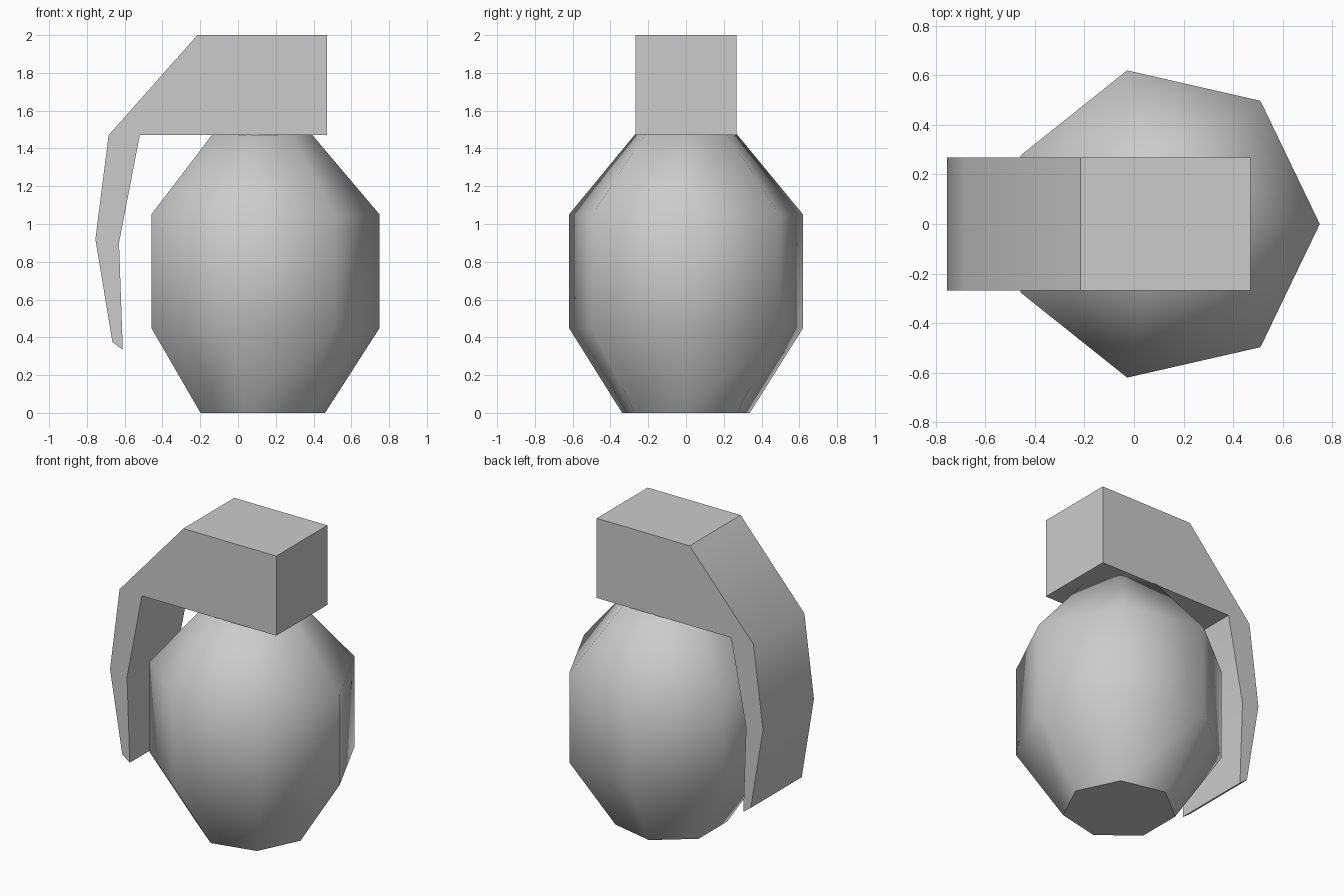
import bpy, bmesh, math
from mathutils import Vector

cube = bpy.data.objects.get("Cube")
if cube:
    bpy.data.objects.remove(cube, do_unlink=True)

grey = bpy.data.materials.new("plain grey")
grey.use_nodes = True
COLOR = (0.6, 0.6, 0.6, 1.0)
grey.diffuse_color = COLOR
grey.node_tree.nodes["Principled BSDF"].inputs["Base Color"].default_value = COLOR


def finish(name, bm, angle):
    """Turn a bmesh into an object, smooth below the given edge angle."""
    bmesh.ops.recalc_face_normals(bm, faces=bm.faces)
    mesh = bpy.data.meshes.new(name)
    bm.to_mesh(mesh)
    bm.free()
    mesh.materials.append(grey)
    obj = bpy.data.objects.new(name, mesh)
    bpy.context.collection.objects.link(obj)
    bpy.ops.object.select_all(action='DESELECT')
    obj.select_set(True)
    bpy.context.view_layer.objects.active = obj
    bpy.ops.object.shade_smooth_by_angle(angle=math.radians(angle))
    return obj


# Seven-sided body: stacked rings of (radius, height), corner towards +x
SIDES, CENTRE_X = 7, 0.114
bm = bmesh.new()
rings = []
for radius, z in [(0.347, 0), (0.636, 0.45), (0.636, 1.05), (0.278, 1.473)]:
    rings.append([bm.verts.new((CENTRE_X + radius * math.cos(math.tau * i / SIDES),
                                radius * math.sin(math.tau * i / SIDES), z))
                  for i in range(SIDES)])
for low, high in zip(rings, rings[1:]):
    for i in range(SIDES):
        j = (i + 1) % SIDES
        bm.faces.new((low[i], low[j], high[j], high[i]))
bm.faces.new(rings[0])
bm.faces.new(rings[-1])
finish("body", bm, 55)

# Top block and lever: one side outline pushed through the width
HALF_WIDTH = 0.268
outline = [(0.47, 1.47), (0.47, 2.0), (-0.215, 2.0), (-0.685, 1.47), (-0.755, 0.92),
           (-0.665, 0.375), (-0.61, 0.335), (-0.63, 0.9), (-0.52, 1.47)]
bm = bmesh.new()
side = bm.faces.new([bm.verts.new((x, -HALF_WIDTH, z)) for x, z in outline])
pushed = bmesh.ops.extrude_face_region(bm, geom=[side])
bmesh.ops.translate(bm, vec=Vector((0, 2 * HALF_WIDTH, 0)),
                    verts=[v for v in pushed["geom"] if isinstance(v, bmesh.types.BMVert)])
finish("top_block_and_lever", bm, 40)
